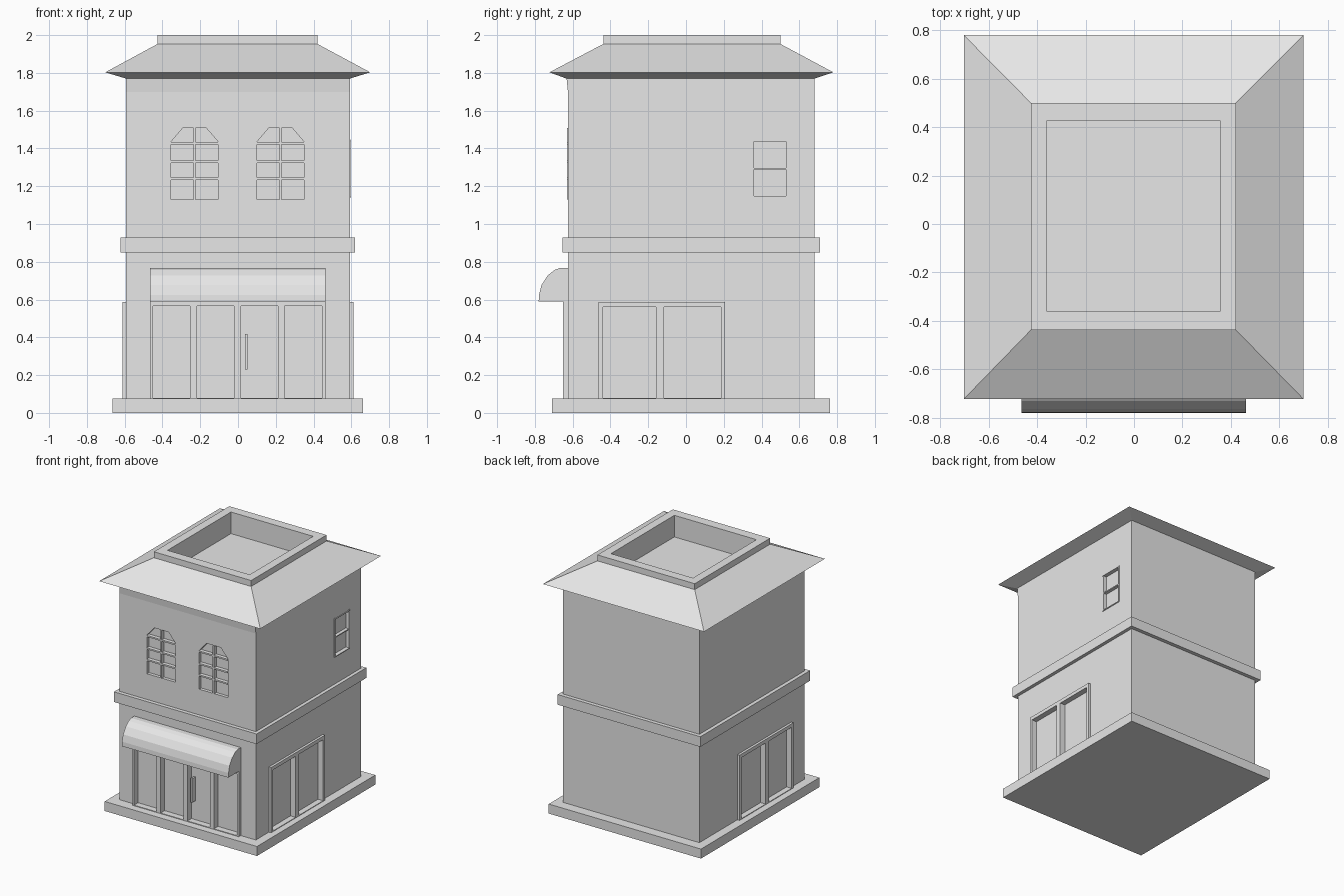
import bpy, bmesh

cube = bpy.data.objects.get("Cube")
if cube:
    bpy.data.objects.remove(cube, do_unlink=True)

grey = bpy.data.materials.new("plain_grey")
grey.use_nodes = True
grey.diffuse_color = (0.8, 0.8, 0.8, 1)
grey.node_tree.nodes["Principled BSDF"].inputs["Base Color"].default_value = (0.8, 0.8, 0.8, 1)


def finish(name, bm):
    bmesh.ops.recalc_face_normals(bm, faces=bm.faces)
    mesh = bpy.data.meshes.new(name)
    bm.to_mesh(mesh)
    bm.free()
    mesh.materials.append(grey)
    obj = bpy.data.objects.new(name, mesh)
    bpy.context.scene.collection.objects.link(obj)
    return obj


def add_loft(bm, rings):
    """Closed solid through matching rings of points, capped at both ends."""
    loops = [[bm.verts.new(p) for p in ring] for ring in rings]
    n = len(loops[0])
    for a, b in zip(loops, loops[1:]):
        for i in range(n):
            j = (i + 1) % n
            bm.faces.new((a[i], a[j], b[j], b[i]))
    bm.faces.new(loops[0])
    bm.faces.new(loops[-1])


def rect(x0, x1, y0, y1, z):
    return [(x0, y0, z), (x1, y0, z), (x1, y1, z), (x0, y1, z)]


def add_box(bm, xs, ys, zs):
    add_loft(bm, [rect(*sorted(xs), *sorted(ys), z) for z in zs])


def boxes(name, specs):
    bm = bmesh.new()
    for s in specs:
        add_box(bm, *s)
    return finish(name, bm)


def prism_x(name, profile, x0, x1):
    bm = bmesh.new()
    add_loft(bm, [[(x, y, z) for y, z in profile] for x in (x0, x1)])
    return finish(name, bm)


def arch(cx, y):
    half = [(0.125, 1.13), (0.125, 1.435), (0.062, 1.508)]
    pts = half + [(-x, z) for x, z in reversed(half)]
    return [(cx + x, y, z) for x, z in pts]


WALL_X, FRONT, DEPTH = 0.593, -0.625, 0.025
WINDOW_X = (-0.23, 0.225)
DOOR_PANES = [(-0.45, -0.255), (-0.218, -0.02), (0.015, 0.212), (0.246, 0.445)]
SIDE_PANES = [(-0.44, -0.158), (-0.116, 0.185)]

# Walls, with a slight outward lean at the top of the front
walls = prism_x("walls", [(FRONT, 0.04), (FRONT, 1.7), (-0.633, 1.78),
                          (0.68, 1.78), (0.68, 0.04)], -WALL_X, WALL_X)

# Window and shopfront recesses cut into the walls
cut = bmesh.new()
for cx in WINDOW_X:
    add_loft(cut, [arch(cx, FRONT + DEPTH), arch(cx, -0.7)])
for pane in DOOR_PANES:
    add_box(cut, pane, (-0.7, FRONT + DEPTH), (0.08, 0.565))
for side in (-1, 1):
    for pane in SIDE_PANES:
        add_box(cut, (side * (WALL_X - DEPTH), side * 0.7), pane, (0.08, 0.56))
add_box(cut, (WALL_X - DEPTH, 0.7), (0.36, 0.53), (1.147, 1.437))
cutter = finish("recess_cutter", cut)
cutter.hide_render = True
mod = walls.modifiers.new("recesses", "BOOLEAN")
mod.operation, mod.solver, mod.object = "DIFFERENCE", "EXACT", cutter
bpy.context.view_layer.objects.active = walls
bpy.ops.object.modifier_apply(modifier=mod.name)
bpy.data.objects.remove(cutter, do_unlink=True)

# Base slab and the band between floors
boxes("base_slab", [((-0.664, 0.662), (-0.71, 0.762), (0, 0.075))])
boxes("floor_band", [((-0.622, 0.62), (-0.655, 0.71), (0.848, 0.928))])

# Hipped roof with parapet and sunken flat top
bm = bmesh.new()
add_loft(bm, [rect(-0.593, 0.593, -0.633, 0.68, 1.77),
              rect(-0.703, 0.7, -0.723, 0.78, 1.803),
              rect(-0.426, 0.421, -0.438, 0.5, 1.953),
              rect(-0.426, 0.421, -0.438, 0.5, 2.0),
              rect(-0.36, 0.355, -0.362, 0.427, 2.0),
              rect(-0.36, 0.355, -0.362, 0.427, 1.83)])
finish("roof", bm)

# Rounded awning over the shopfront
prism_x("awning", [(-0.615, 0.59), (-0.78, 0.59), (-0.778, 0.625), (-0.765, 0.677),
                   (-0.732, 0.728), (-0.695, 0.757), (-0.665, 0.768), (-0.615, 0.768)],
        -0.465, 0.462)


def frame_spans(lo, hi, panes):
    """Solid spans left between and beside the panes."""
    edges = [lo] + [e for p in panes for e in p] + [hi]
    return list(zip(edges[::2], edges[1::2]))


# Front shopfront frame: posts, sill and head
front_y = (-0.65, FRONT + 0.005)
boxes("shopfront_frame",
      [(s, front_y, (0.07, 0.59)) for s in frame_spans(-0.465, 0.462, DOOR_PANES)]
      + [(p, front_y, z) for p in DOOR_PANES for z in ((0.07, 0.08), (0.565, 0.59))])
boxes("door_handle", [((0.036, 0.05), (-0.643, -0.595), (0.23, 0.418))])

# Matching display window frames on both sides
for side, label in ((1, "left"), (-1, "right")):
    xs = (side * (WALL_X - 0.005), side * 0.612)
    boxes(label + "_display_frame",
          [(xs, s, (0.07, 0.588)) for s in frame_spans(-0.463, 0.207, SIDE_PANES)]
          + [(xs, p, z) for p in SIDE_PANES for z in ((0.07, 0.08), (0.56, 0.588))])

# Glazing bars of the arched upper windows
bar_y = (FRONT - 0.004, FRONT + DEPTH + 0.005)
for cx, label in zip(WINDOW_X, ("right", "left")):
    boxes(label + "_window_bars",
          [((cx - 0.006, cx + 0.006), bar_y, (1.13, 1.508))]
          + [((cx - 0.125, cx + 0.125), bar_y, (z - 0.006, z + 0.006))
             for z in (1.24, 1.33, 1.428)])

# Small sash window on one side
boxes("side_window_frame",
      [((0.57, 0.596), y, (1.14, 1.447)) for y in ((0.35, 0.361), (0.529, 0.54))]
      + [((0.56, 0.599), (0.35, 0.54), z) for z in ((1.14, 1.147), (1.437, 1.442))]
      + [((0.56, 0.594), (0.36, 0.53), (1.289, 1.297))])
